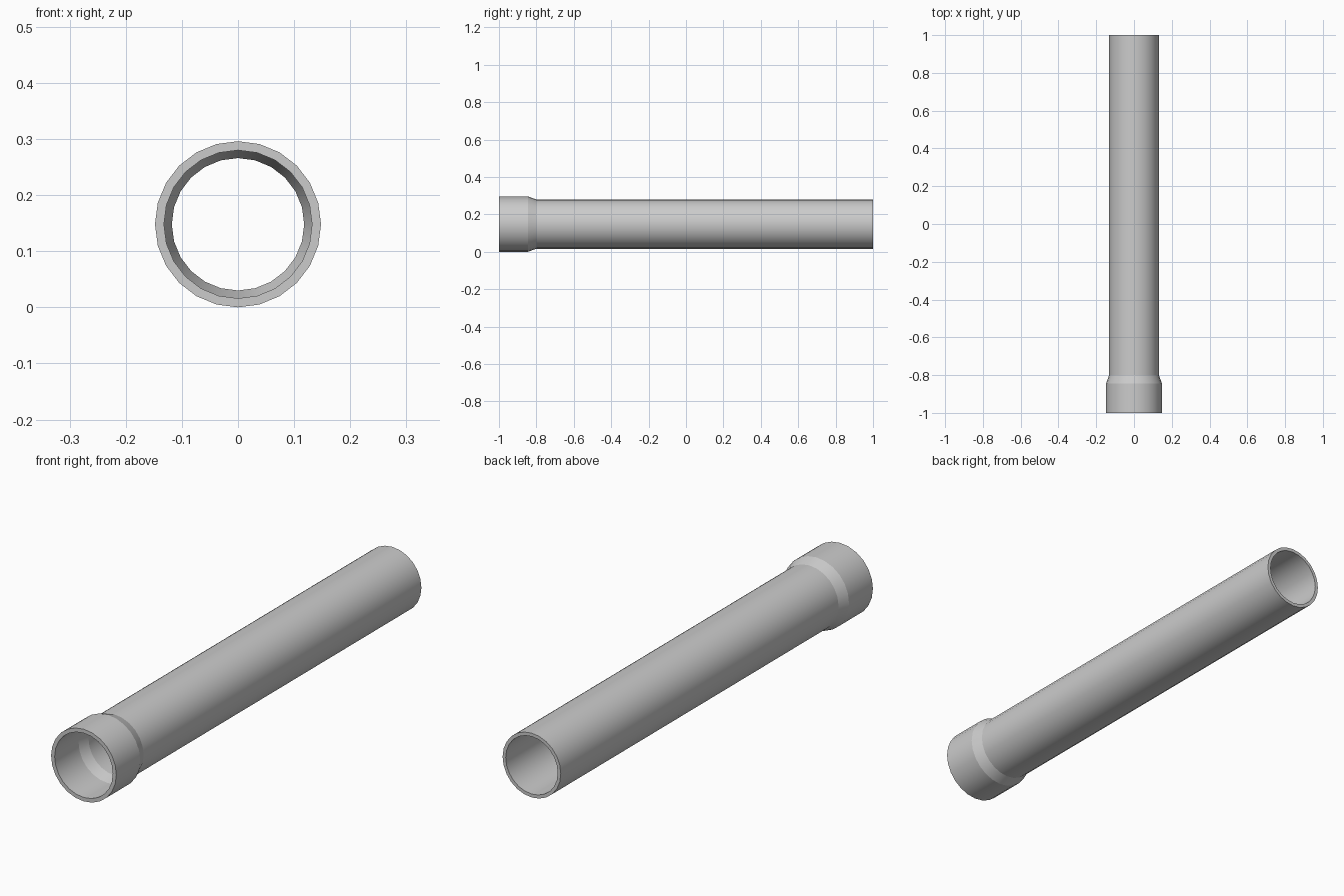
import bpy, bmesh, math

if "Cube" in bpy.data.objects:
    bpy.data.objects.remove(bpy.data.objects["Cube"])

SIDES = 24
R_SOCKET, R_PIPE, R_BORE = 0.148, 0.132, 0.118

# closed wall section as (radius, y): outside from socket to spigot, then back inside
profile = [(R_SOCKET, -1.0), (R_SOCKET, -0.845), (R_PIPE, -0.80), (R_PIPE, 1.0),
           (R_BORE, 1.0), (R_BORE, -0.80), (R_PIPE, -0.845), (R_PIPE, -1.0)]

# spin the section around the pipe axis
bm = bmesh.new()
rings = []
for r, y in profile:
    rings.append([bm.verts.new((r * math.cos(2 * math.pi * i / SIDES), y,
                                R_SOCKET + r * math.sin(2 * math.pi * i / SIDES)))
                  for i in range(SIDES)])
for k, a in enumerate(rings):
    b = rings[(k + 1) % len(rings)]
    for i in range(SIDES):
        j = (i + 1) % SIDES
        bm.faces.new((a[i], a[j], b[j], b[i]))
bmesh.ops.recalc_face_normals(bm, faces=bm.faces[:])

mesh = bpy.data.meshes.new("socket_pipe")
bm.to_mesh(mesh)
bm.free()
pipe = bpy.data.objects.new("socket_pipe", mesh)
bpy.context.collection.objects.link(pipe)

# smooth around the barrel, crisp at shoulder and rims
bpy.context.view_layer.objects.active = pipe
pipe.select_set(True)
bpy.ops.object.shade_smooth_by_angle(angle=math.radians(17))
